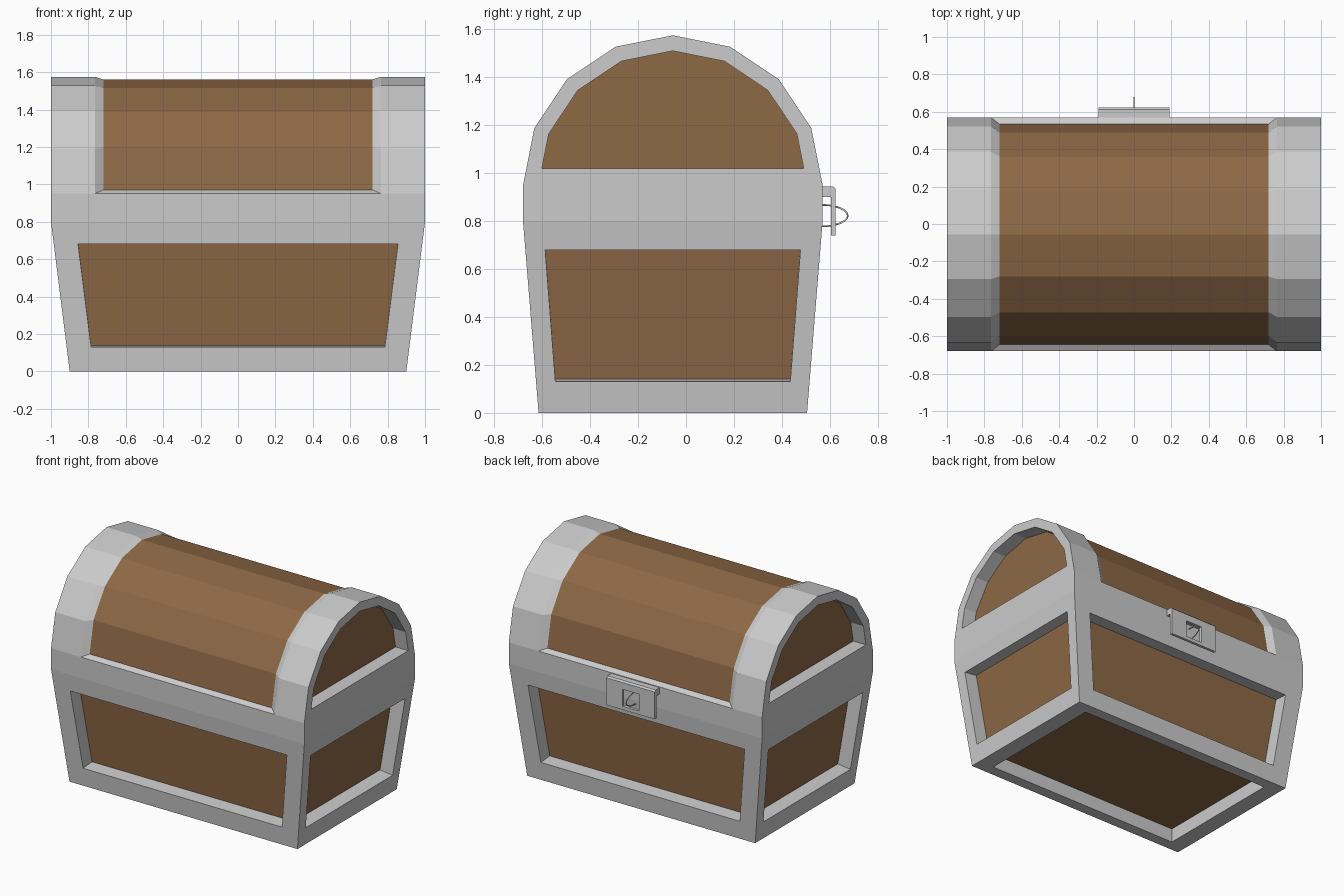
import bpy, bmesh
from math import sin, cos, pi
from mathutils import Vector, geometry

if "Cube" in bpy.data.objects:
    bpy.data.objects.remove(bpy.data.objects["Cube"])

YC = -0.055            # chest centre in y (the lock sticks out at the back)
DEPTH = 0.1            # panel recess depth
STEEL, WOOD = 0, 1

wood = bpy.data.materials.new("wood")
wood.diffuse_color = (0.27, 0.14, 0.06, 1)
wood.use_nodes = True
wood.node_tree.nodes["Principled BSDF"].inputs["Base Color"].default_value = wood.diffuse_color

bm = bmesh.new()


def face(pts, kind=STEEL):
    f = bm.faces.new([bm.verts.new(p) for p in pts])
    f.material_index = kind


def bridge(a, b, closed=True, kind=STEEL):
    n = len(a)
    for i in range(n if closed else n - 1):
        j = (i + 1) % n
        face([a[i], a[j], b[j], b[i]], kind)


def recess(outer, opening):
    """Flat steel border around a sunken wooden panel."""
    opening = [Vector(p) for p in opening]
    n = geometry.normal(opening)
    if n.dot(Vector((0, 0, 0.6)) - opening[0]) < 0:
        n = -n
    inner = [p + n * DEPTH for p in opening]
    bridge(outer, opening)
    bridge(opening, inner)
    face(inner, WOOD)


def hx(z): return 0.9 + 0.125 * z
def hy(z): return 0.56 + 0.08125 * z


def quad_x(x0, x1, y0, y1, z0, z1):
    return [(x0, -y0, z0), (x0, y0, z0), (x1, y1, z1), (x1, -y1, z1)]


def quad_y(y0, y1, x0, x1, z0, z1):
    return [(-x0, y0, z0), (x0, y0, z0), (x1, y1, z1), (-x1, y1, z1)]


def arc(x, r, z0):
    return [(x, r * cos(pi * i / 8), z0 + r * sin(pi * i / 8)) for i in range(9)]


R, ZB, ZL = 0.625, 0.8, 0.95   # lid radius, belt bottom, lid base
for s in (1, -1):
    # lower end and long side panels
    recess(quad_x(s * hx(0), s * hx(ZB), hy(0), hy(ZB), 0, ZB),
           quad_x(s * hx(.13), s * hx(.68), .49, .5325, .13, .68))
    recess(quad_y(s * hy(0), s * hy(ZB), hx(0), hx(ZB), 0, ZB),
           quad_y(s * hy(.13), s * hy(.68), .785, .855, .13, .68))
    # belt
    face(quad_x(s, s, R, R, ZB, ZL))
    y = s * R
    face([(-1, y, ZB), (1, y, ZB), (1, y, ZL), (.765, y, ZL), (-.765, y, ZL), (-1, y, ZL)])
    # sill under the lid panel
    face([(-.765, y, ZL), (.765, y, ZL), (.72, s * .59, .97), (-.72, s * .59, .97)])
    # arched end panel
    opening = arc(s, 0.56, ZL)
    opening[0], opening[-1] = (s, .546, 1.02), (s, -.546, 1.02)
    recess(arc(s, R, ZL), opening)
    # lid band and its sloping inner edge
    bridge(arc(s, R, ZL), arc(s * .765, R, ZL), False)
    bridge(arc(s * .765, R, ZL), arc(s * .72, .59, .97), False)

# lid boards and underside panel
bridge(arc(-.72, .59, .97), arc(.72, .59, .97), False, WOOD)
recess([(-.9, -.56, 0), (.9, -.56, 0), (.9, .56, 0), (-.9, .56, 0)],
       [(-.78, -.48, 0), (.78, -.48, 0), (.78, .48, 0), (-.78, .48, 0)])

bmesh.ops.remove_doubles(bm, verts=bm.verts, dist=0.0005)
bmesh.ops.recalc_face_normals(bm, faces=bm.faces)
bmesh.ops.translate(bm, verts=bm.verts, vec=(0, YC, 0))


def finish(mesh_bm, name, mat=None):
    me = bpy.data.meshes.new(name)
    mesh_bm.to_mesh(me)
    mesh_bm.free()
    if mat:
        me.materials.append(mat)
    ob = bpy.data.objects.new(name, me)
    bpy.context.collection.objects.link(ob)
    return ob


# split the shell into steel frame and wooden panels
for name, kind, mat in (("steel_frame", STEEL, None), ("wood_panels", WOOD, wood)):
    part = bm.copy()
    drop = [f for f in part.faces if f.material_index != kind]
    bmesh.ops.delete(part, geom=drop, context='FACES')
    for f in part.faces:
        f.material_index = 0
    finish(part, name, mat)
bm.free()


def prism(name, profile, half):
    b = bmesh.new()
    f = b.faces.new([b.verts.new((-half, y, z)) for y, z in profile])
    ext = bmesh.ops.extrude_face_region(b, geom=[f])
    bmesh.ops.translate(b, vec=(2 * half, 0, 0),
                        verts=[v for v in ext["geom"] if isinstance(v, bmesh.types.BMVert)])
    bmesh.ops.recalc_face_normals(b, faces=b.faces)
    return finish(b, name)


# hinged lock plate with a square slot
hasp = prism("hasp", [(.565, .945), (.613, .945), (.624, .934), (.624, .74),
                      (.604, .74), (.604, .9), (.565, .9)], 0.19)
slot = prism("slot_cutter", [(.59, .765), (.65, .765), (.65, .885), (.59, .885)], 0.065)
slot.hide_render = True
slot.hide_viewport = True
mod = hasp.modifiers.new("slot", 'BOOLEAN')
mod.operation = 'DIFFERENCE'
mod.object = slot

# staple loop through the slot
cu = bpy.data.curves.new("staple", 'CURVE')
cu.dimensions = '3D'
cu.bevel_depth = 0.004
cu.bevel_resolution = 1
sp = cu.splines.new('POLY')
sp.points.add(12)
for i, p in enumerate(sp.points):
    a = -pi / 2 + pi * i / 12
    p.co = (0, 0.565 + 0.11 * cos(a), 0.823 + 0.045 * sin(a), 1)
bpy.context.collection.objects.link(bpy.data.objects.new("staple", cu))
